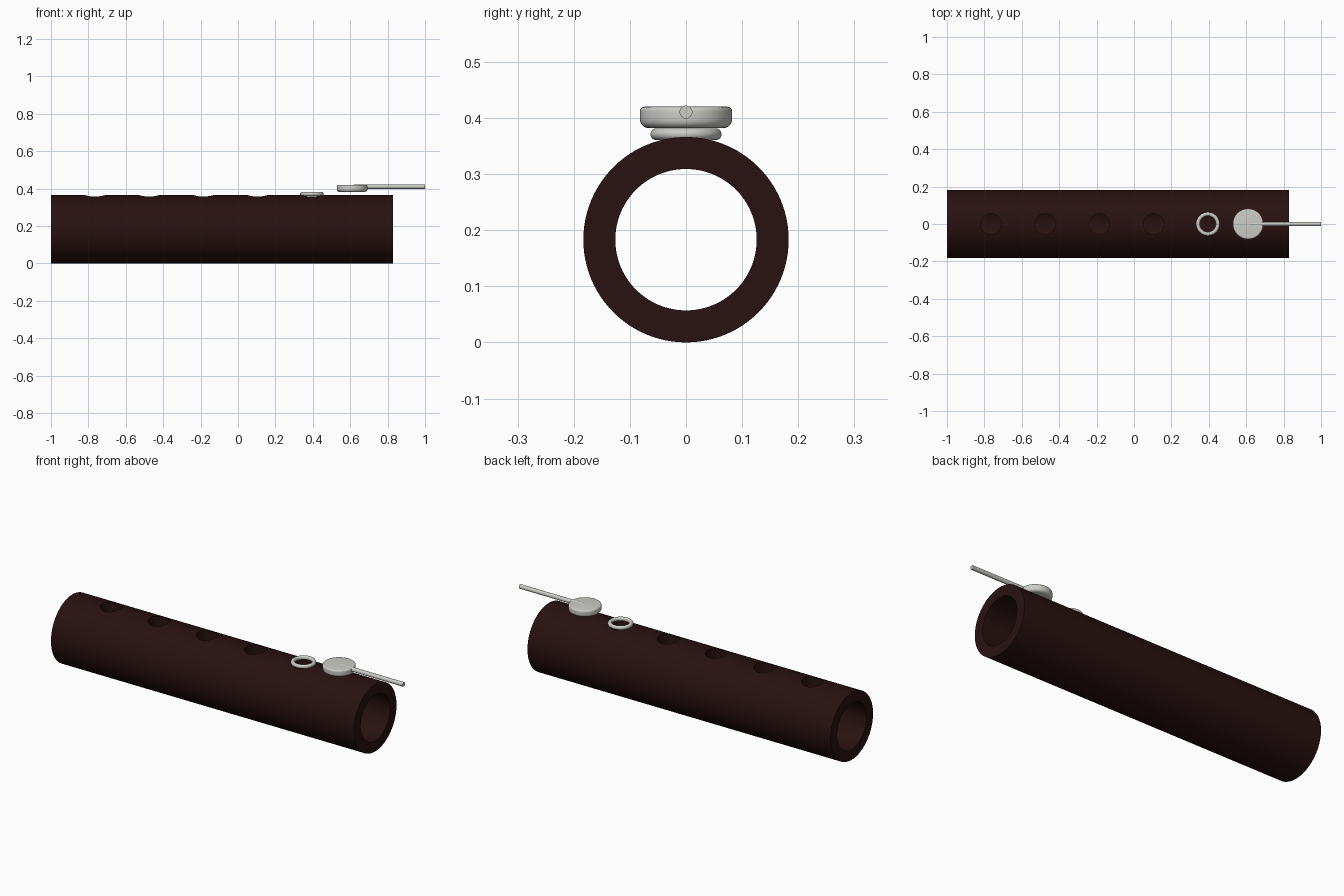
import bpy, bmesh, math
from mathutils import Matrix, Vector

if "Cube" in bpy.data.objects:
    bpy.data.objects.remove(bpy.data.objects["Cube"])


def material(name, rgb):
    m = bpy.data.materials.new(name)
    m.diffuse_color = (*rgb, 1)
    m.use_nodes = True
    m.node_tree.nodes["Principled BSDF"].inputs["Base Color"].default_value = m.diffuse_color
    return m


wood = material("dark red wood", (0.022, 0.0055, 0.0055))
silver = material("silver", (0.60, 0.60, 0.57))


def lathe(name, profile, mat, location, sides=64, along_x=False, closed=False):
    """Spin (radius, height) points around z, optionally laid along x."""
    bm = bmesh.new()
    pts = [bm.verts.new((r, 0, h)) for r, h in profile]
    n = len(pts)
    edges = [bm.edges.new((pts[i], pts[(i + 1) % n]))
             for i in range(n if closed else n - 1)]
    bmesh.ops.spin(bm, geom=pts + edges, cent=(0, 0, 0), axis=(0, 0, 1),
                   angle=math.tau, steps=sides)
    bmesh.ops.remove_doubles(bm, verts=bm.verts, dist=1e-5)
    bmesh.ops.recalc_face_normals(bm, faces=bm.faces)
    if along_x:
        bm.transform(Matrix.Rotation(math.pi / 2, 4, 'Y'))
    mesh = bpy.data.meshes.new(name)
    bm.to_mesh(mesh)
    bm.free()
    mesh.materials.append(mat)
    ob = bpy.data.objects.new(name, mesh)
    ob.location = location
    bpy.context.collection.objects.link(ob)
    return ob


def smooth(ob):
    bpy.ops.object.select_all(action='DESELECT')
    ob.select_set(True)
    bpy.context.view_layer.objects.active = ob
    bpy.ops.object.shade_smooth_by_angle(angle=math.radians(35))


# Hollow tube body
R, BORE = 0.183, 0.126
tube = lathe("tube_body", [(BORE, -1), (R, -1), (R, 0.828), (BORE, 0.828)],
             wood, (0, 0, R), sides=96, along_x=True, closed=True)

# Finger holes through the top wall, the last one beneath the ring
bm = bmesh.new()
for x in (-0.765, -0.475, -0.185, 0.105, 0.395):
    bmesh.ops.create_cone(bm, cap_ends=True, segments=40, radius1=0.055,
                          radius2=0.055, depth=0.2,
                          matrix=Matrix.Translation(Vector((x, 0, 0.36))))
mesh = bpy.data.meshes.new("hole_cutter")
bm.to_mesh(mesh)
bm.free()
mesh.materials.append(wood)
cutter = bpy.data.objects.new("hole_cutter", mesh)
bpy.context.collection.objects.link(cutter)
cut = tube.modifiers.new("finger_holes", 'BOOLEAN')
cut.operation = 'DIFFERENCE'
cut.solver = 'EXACT'
cut.object = cutter
bpy.context.view_layer.objects.active = tube
bpy.ops.object.modifier_apply(modifier=cut.name)
bpy.data.objects.remove(cutter)
smooth(tube)

# Rounded ring around the last hole
ring_profile = [(0.053 + 0.0105 * math.cos(a), 0.0105 * math.sin(a))
                for a in (math.tau * i / 16 for i in range(16))]
smooth(lathe("hole_ring", ring_profile, silver, (0.395, 0, 0.371), closed=True))


# Key cap: a disc with rounded rims
def corner(r, h, size, start):
    return [(r + size * math.cos(a), h + size * math.sin(a))
            for a in (start + math.pi / 2 * i / 5 for i in range(6))]


cap_profile = ([(0, 0.382)] + corner(0.067, 0.397, 0.015, -math.pi / 2)
               + corner(0.074, 0.412, 0.008, 0) + [(0, 0.42)])
smooth(lathe("key_cap", cap_profile, silver, (0.61, 0, 0)))

# Thin lever rod running off the cap
smooth(lathe("key_rod", [(0, 0.62), (0.0115, 0.62), (0.0115, 1), (0, 1)],
             silver, (0, 0, 0.4105), sides=24, along_x=True))
